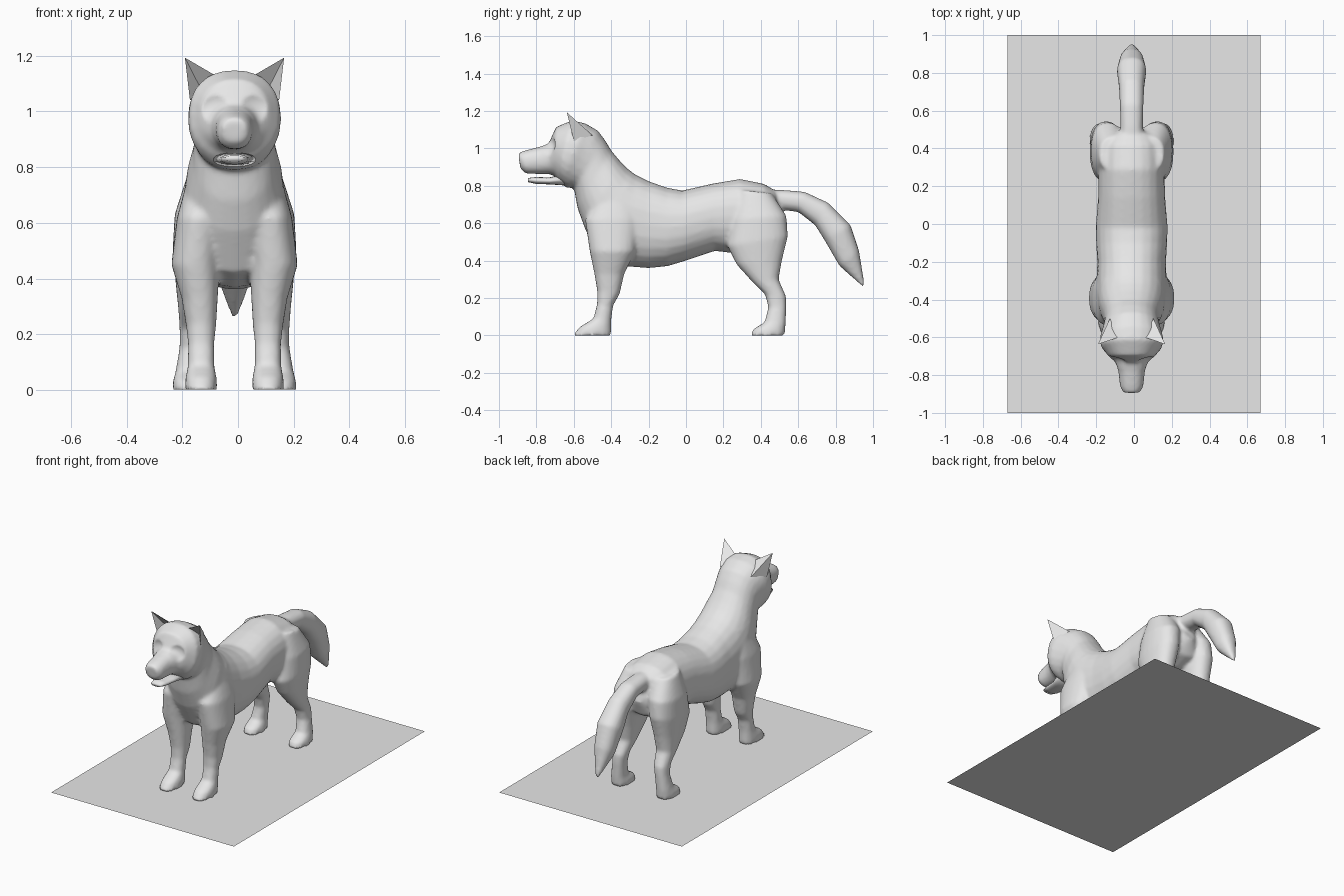
import bpy, bmesh, math
from mathutils import Vector

cube = bpy.data.objects.get("Cube")
if cube:
    bpy.data.objects.remove(cube)

MID = -0.0125  # the animal stands slightly off the ground's centre line

grey = bpy.data.materials.new("light_grey")
grey.use_nodes = True
grey.diffuse_color = (0.8, 0.8, 0.8, 1)
grey.node_tree.nodes["Principled BSDF"].inputs["Base Color"].default_value = (0.8, 0.8, 0.8, 1)


def make_object(name, bm, smooth=True):
    bmesh.ops.recalc_face_normals(bm, faces=bm.faces)
    mesh = bpy.data.meshes.new(name)
    bm.to_mesh(mesh)
    bm.free()
    mesh.materials.append(grey)
    if smooth:
        mesh.shade_smooth()
    obj = bpy.data.objects.new(name, mesh)
    bpy.context.collection.objects.link(obj)
    return obj


def loft(bm, sections, side=1, sides=24, power=0.88):
    """Skin rounded sections given as (y1, z1, y2, z2, x, half width)."""
    rings = []
    for y1, z1, y2, z2, x, width in sections:
        a, b = Vector((0, y1, z1)), Vector((0, y2, z2))
        centre, half = (a + b) / 2, (b - a) / 2
        ring = []
        for i in range(sides):
            t = math.tau * i / sides
            c, s = math.cos(t), math.sin(t)
            u = math.copysign(abs(c) ** power, c)
            v = math.copysign(abs(s) ** power, s)
            p = centre + half * v
            p.x = MID + side * (x + width * u)
            ring.append(bm.verts.new(p))
        rings.append(ring)
    for r, q in zip(rings, rings[1:]):
        for i in range(sides):
            j = (i + 1) % sides
            bm.faces.new((r[i], r[j], q[j], q[i]))
    bm.faces.new(rings[0][::-1])
    bm.faces.new(rings[-1])


# Section lists, lower or front point first
trunk = [
    (.53, .60, .50, .70, 0, .04), (.49, .50, .475, .775, 0, .13),
    (.40, .46, .42, .81, 0, .17), (.25, .44, .29, .837, 0, .175),
    (.155, .452, .14, .812, 0, .177), (0, .40, -.02, .775, 0, .19),
    (-.1, .37, -.1, .79, 0, .188), (-.2, .36, -.2, .825, 0, .182),
    (-.33, .37, -.27, .86, 0, .185), (-.46, .42, -.31, .89, 0, .185),
    (-.54, .57, -.35, .93, 0, .172), (-.58, .68, -.4, .99, 0, .15),
    (-.6, .79, -.43, 1.04, 0, .143), (-.64, .79, -.47, 1.095, 0, .152),
    (-.665, .81, -.54, 1.135, 0, .168), (-.685, .83, -.61, 1.15, 0, .163),
    (-.70, .85, -.695, 1.115, 0, .125), (-.73, .863, -.735, 1.025, 0, .085),
    (-.78, .863, -.78, 1.01, 0, .070), (-.855, .865, -.865, .988, 0, .062),
    (-.885, .89, -.897, .975, 0, .045)]
tail = [
    (.45, .68, .43, .78, 0, .06), (.52, .67, .52, .778, 0, .06),
    (.6, .66, .635, .768, 0, .062), (.69, .59, .76, .71, 0, .067),
    (.74, .51, .88, .59, 0, .078), (.82, .372, .925, .455, 0, .062),
    (.94, .265, .957, .262, 0, .012)]
front_leg = [
    (-.45, .78, -.28, .80, .11, .05), (-.54, .62, -.24, .62, .122, .085),
    (-.515, .45, -.27, .45, .14, .087), (-.49, .33, -.33, .33, .125, .065),
    (-.475, .24, -.355, .22, .12, .054), (-.475, .17, -.39, .16, .12, .047),
    (-.495, .09, -.40, .08, .12, .048), (-.57, .045, -.40, .04, .12, .056),
    (-.605, 0, -.40, 0, .12, .058)]
hind_leg = [
    (.28, .78, .46, .76, .10, .07), (.24, .62, .537, .64, .125, .09),
    (.22, .48, .545, .53, .135, .087), (.27, .38, .513, .40, .14, .072),
    (.36, .28, .495, .30, .145, .057), (.423, .22, .535, .21, .15, .047),
    (.44, .15, .537, .16, .155, .042), (.42, .07, .533, .06, .165, .047),
    (.36, .035, .53, .03, .165, .056), (.343, 0, .528, 0, .165, .058)]

# Body: trunk, head, tail and legs blended into one skin
bm = bmesh.new()
loft(bm, trunk)
loft(bm, tail)
for side in (-1, 1):
    loft(bm, front_leg, side)
    loft(bm, hind_leg, side)
body = make_object("dog_body", bm)
remesh = body.modifiers.new("blend", 'REMESH')
remesh.mode = 'VOXEL'
remesh.voxel_size = 0.011
soften = body.modifiers.new("soften", 'SMOOTH')
soften.factor = 0.5
soften.iterations = 6
depsgraph = bpy.context.evaluated_depsgraph_get()
skin = bpy.data.meshes.new_from_object(body.evaluated_get(depsgraph))
body.modifiers.clear()
body.data = skin

# Eye sockets pressed into the face, paws kept flat on the ground
for v in skin.vertices:
    for side in (-1, 1):
        d = (v.co - Vector((MID + side * .07, -.72, 1.01))).length
        if d < .05:
            v.co.y += .018 * (1 - (d / .05) ** 2)
    if v.co.z < .006:
        v.co.z = .001
skin.shade_smooth()

# Lower jaw
bm = bmesh.new()
loft(bm, [(-.845, .82, -.845, .842, 0, .035), (-.80, .81, -.80, .847, 0, .048),
          (-.73, .808, -.73, .845, 0, .056), (-.62, .80, -.62, .87, 0, .09)], sides=16)
make_object("lower_jaw", bm)

# Pointed ears with a hollow front
for name, side in (("right_ear", -1), ("left_ear", 1)):
    bm = bmesh.new()
    outer, inner, back, hollow, tip = [
        bm.verts.new((MID + side * x, y, z)) for x, y, z in (
            (.160, -.60, 1.04), (.07, -.60, 1.13), (.115, -.50, 1.07),
            (.12, -.56, 1.08), (.178, -.637, 1.193))]
    for face in ((tip, outer, hollow), (tip, hollow, inner), (tip, inner, back),
                 (tip, back, outer), (outer, back, hollow), (hollow, back, inner)):
        bm.faces.new(face)
    make_object(name, bm, smooth=False)

# Ground sheet
bm = bmesh.new()
corners = [bm.verts.new((x * .67, y, 0)) for x, y in ((-1, -1), (1, -1), (1, 1), (-1, 1))]
bm.faces.new(corners)
make_object("ground_sheet", bm, smooth=False)
